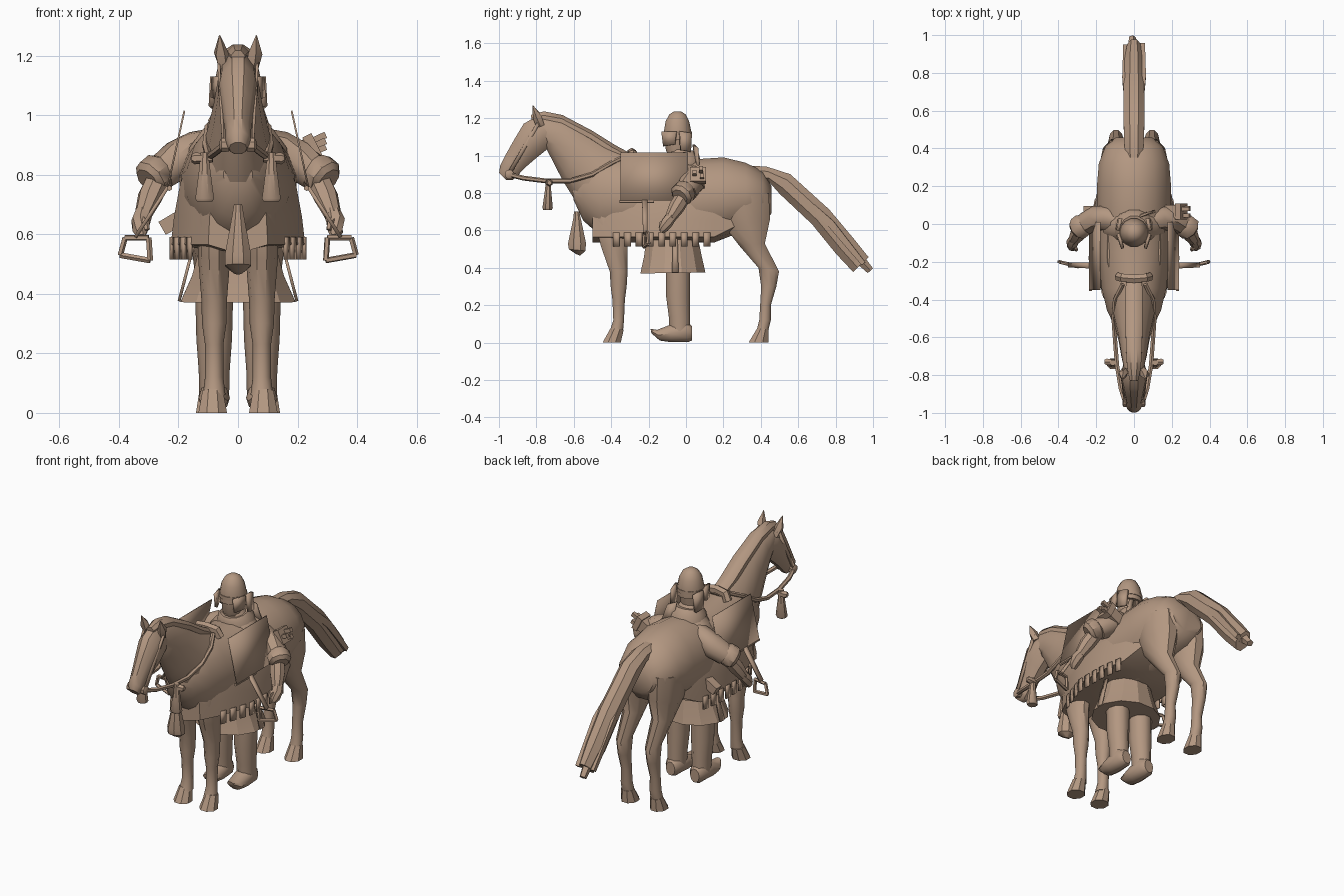
import bpy, bmesh, math, random
from mathutils import Vector

random.seed(4)
tan = bpy.data.materials.new("clay_tan")
tan.diffuse_color = (0.45, 0.31, 0.22, 1)


def finish(name, bm, angle=40, thick=0):
    bmesh.ops.recalc_face_normals(bm, faces=bm.faces)
    me = bpy.data.meshes.new(name)
    bm.to_mesh(me)
    bm.free()
    me.materials.append(tan)
    me.shade_smooth()
    me.set_sharp_from_angle(angle=math.radians(angle))
    ob = bpy.data.objects.new(name, me)
    bpy.context.collection.objects.link(ob)
    if thick:
        m = ob.modifiers.new("thickness", 'SOLIDIFY')
        m.thickness, m.offset = thick, 0
    return ob


def skin(name, rings, angle=40):
    bm = bmesh.new()
    vs = [[bm.verts.new(p) for p in r] for r in rings]
    n = len(vs[0])
    for a, b in zip(vs, vs[1:]):
        for i in range(n):
            bm.faces.new((a[i], a[(i + 1) % n], b[(i + 1) % n], b[i]))
    bm.faces.new(vs[0])
    bm.faces.new(vs[-1])
    return finish(name, bm, angle)


def loft(name, secs, x=0, n=12, angle=40):
    """Elliptical rings: two opposite (y, z) points and a half width in x."""
    rings = []
    for y1, z1, y2, z2, w in secs:
        ring = []
        for i in range(n):
            a = math.tau * (i + 0.5) / n
            c, s = math.cos(a), math.sin(a)
            ring.append((x + w * s, (y1 + y2) / 2 + (y1 - y2) / 2 * c,
                         (z1 + z2) / 2 + (z1 - z2) / 2 * c))
        rings.append(ring)
    return skin(name, rings, angle)


def tube(name, pts, n=8, s=1, angle=40):
    """Round tube through (x, y, z, radius) points; s mirrors x."""
    P = [Vector((p[0] * s, p[1], p[2])) for p in pts]
    rings = []
    for i, p in enumerate(P):
        t = P[min(i + 1, len(P) - 1)] - P[max(i - 1, 0)]
        q = t.to_track_quat('Z', 'Y')
        r = pts[i][3]
        rings.append([p + q @ Vector((r * math.cos(math.tau * (k + .5) / n),
                                      r * math.sin(math.tau * (k + .5) / n), 0)) for k in range(n)])
    return skin(name, rings, angle)


def slab(name, quad, thick, s=1):
    bm = bmesh.new()
    bm.faces.new([bm.verts.new((x * s, y, z)) for x, y, z in quad])
    return finish(name, bm, 30, thick)


def hem(y):
    """Half width of the saddle cloth's lower edge along y."""
    return .226 - max(0, -.2 - y) * .36 - max(0, y) * .17


# Horse trunk, neck, head
loft("horse_body", [(-.61, .84, -.60, .76, .05), (-.55, .95, -.55, .65, .10), (-.46, 1.0, -.46, .57, .145),
                    (-.34, 1.0, -.34, .55, .175), (-.15, .97, -.15, .54, .195), (.05, .985, .05, .53, .2),
                    (.2, .995, .2, .55, .2), (.32, .965, .32, .6, .19), (.41, .92, .41, .63, .155),
                    (.457, .84, .457, .69, .10)], n=16)
loft("horse_neck", [(-.30, 1.0, -.46, .58, .14), (-.42, 1.06, -.58, .73, .11), (-.54, 1.14, -.66, .86, .085),
                    (-.66, 1.2, -.72, .98, .07), (-.77, 1.22, -.75, 1.04, .055)])
loft("horse_head", [(-.74, 1.2, -.70, 1.06, .05), (-.80, 1.215, -.74, 1.03, .064), (-.87, 1.175, -.79, .99, .068),
                    (-.92, 1.09, -.85, .94, .055), (-.97, 1.0, -.90, .89, .043), (-.995, .95, -.925, .868, .043),
                    (-1.0, .91, -.96, .868, .03)], n=10)
loft("mane", [(-.27, 1.0, -.30, .95, .045), (-.38, 1.06, -.41, 1.0, .05), (-.5, 1.135, -.53, 1.08, .05),
              (-.66, 1.22, -.68, 1.15, .045), (-.76, 1.24, -.76, 1.16, .04), (-.83, 1.22, -.82, 1.16, .025)], n=8)

# Draped flanks that fill out the trunk down to the cloth hem
rings = []
for y, h in ((-.5, .1), (-.39, hem(-.39)), (-.2, hem(-.2)), (0, hem(0)), (.15, hem(.15)), (.3, .15)):
    side = [(h * .62, .91), (h * .86, .77), (h * .95, .66), (h, .565 + max(0, y - .15) * .5)]
    rings.append([(x, y, z) for x, z in side] + [(0, y, .535 + max(0, y - .15) * .4)]
                 + [(-x, y, z) for x, z in side[::-1]])
skin("draped_flanks", rings, 35)

# Tail with loose strands
loft("tail", [(.33, .95, .40, .86, .05), (.43, .945, .45, .85, .055), (.56, .905, .5, .79, .06),
              (.77, .715, .67, .63, .06), (.9, .56, .80, .47, .055), (.98, .46, .89, .375, .04)], n=8, angle=25)
for i in range(6):
    x, e = -.042 + .017 * i, random.uniform(-.03, .03)
    tube("tail_strand", [(x * .6, .55 + e, .84 - e, .02), (x, .78 + e, .635 - e * .3, .028),
                         (x * 1.05, .955 + e, .425 + e * .5, .018)], 4, angle=20)
tube("tail_tip", [(0, .86, .52, .04), (-.01, .985, .385, .02)], 5)

for s in (1, -1):
    tube("horse_ear", [(.045, -.78, 1.16, .024), (.058, -.795, 1.21, .025), (.062, -.82, 1.268, .002)], 5, s)
    # Horse legs and hooves
    loft("front_leg", [(-.47, .76, -.28, .76, .03), (-.50, .68, -.28, .68, .055), (-.46, .52, -.31, .52, .054),
                       (-.41, .38, -.31, .38, .043), (-.405, .3, -.315, .3, .041), (-.395, .23, -.325, .23, .031),
                       (-.39, .12, -.33, .12, .031), (-.41, .06, -.335, .06, .038)], .08 * s, 10)
    loft("front_hoof", [(-.405, .08, -.33, .07, .037), (-.45, 0, -.345, 0, .052)], .085 * s, 8)
    loft("back_leg", [(.15, .76, .45, .8, .09), (.2, .62, .455, .66, .085), (.28, .52, .425, .53, .057),
                      (.385, .40, .5, .38, .04), (.4, .3, .485, .3, .035), (.395, .2, .455, .2, .029),
                      (.39, .12, .455, .12, .032), (.375, .06, .44, .06, .036)], .095 * s, 10)
    loft("back_hoof", [(.38, .08, .445, .07, .037), (.33, 0, .445, 0, .05)], .095 * s, 8)

    # Harness: reins, bit knob, cheek strap, hanging tassels
    tube("rein", [(.045, -.95, .90, .013), (.07, -.87, .88, .013), (.09, -.75, .865, .013), (.1, -.62, .865, .013),
                  (.108, -.5, .90, .013), (.1, -.4, .96, .013), (.06, -.32, 1.0, .013)], 6, s)
    tube("bit_knob", [(.03, -.945, .9, .024), (.055, -.945, .9, .026), (.062, -.945, .9, .014)], 8, s)
    slab("cheek_strap", [(.064, -.77, 1.19), (.066, -.79, 1.19), (.05, -.955, .91), (.05, -.935, .90)], .009, s)
    loft("rein_tassel", [(-.75, .875, -.72, .875, .015), (-.755, .82, -.72, .82, .02),
                         (-.77, .72, -.71, .72, .034), (-.765, .71, -.715, .71, .028)], .112 * s, 8)
    tube("tassel_toggle", [(.085, -.735, .855, .014), (.145, -.73, .855, .02), (.157, -.73, .855, .012)], 6, s)

    # Notched fringe along the cloth hem
    n, y0, y1 = 18, -.39, .155
    for j in range(0, n, 2):
        a, b = (y0 + (y1 - y0) * (j + k) / n for k in (0, 1.15))
        slab("cloth_tab", [(hem(a), a, .59), (hem(b), b, .59), (hem(b), b, .515), (hem(a), a, .515)], .009, s)

    # Saddle flap, stirrup strap and stirrup
    slab("saddle_flap", [(.18, -.35, 1.015), (.18, .01, 1.015), (.236, .01, .76), (.236, -.35, .76)], .006, s)
    tube("strap_bar", [(.23, -.355, .755, .009), (.232, -.17, .755, .009)], 6, s)
    slab("stirrup_strap", [(.235, -.235, .76), (.235, -.205, .76), (.345, -.205, .59), (.345, -.23, .59)], .012, s)
    corners = [(.30, .588, -.222), (.38, .588, -.205), (.396, .53, -.2), (.295, .512, -.225), (.30, .588, -.222)]
    for (xa, za, ya), (xb, zb, yb) in zip(corners, corners[1:]):
        tube("stirrup_side", [(xa, ya, za, .01), (xb, yb, zb, .01)], 5, s)

    # Rider arm
    tube("sleeve", [(.07, .01, .905, .055), (.14, .03, .885, .064), (.2, .03, .85, .068), (.26, .0, .805, .06)], 9, s)
    tube("sleeve_cuff", [(.255, .005, .82, .05), (.268, -.005, .812, .064), (.294, -.025, .79, .064),
                         (.305, -.034, .78, .046)], 9, s)
    tube("forearm", [(.265, -.01, .79, .042), (.295, -.05, .725, .043), (.318, -.085, .665, .03)], 8, s)
    tube("hand", [(.315, -.08, .675, .03), (.327, -.1, .645, .033), (.328, -.12, .61, .026), (.325, -.132, .592, .014)], 7, s)
    tube("thumb", [(.33, -.10, .66, .014), (.31, -.13, .64, .013), (.305, -.138, .615, .009)], 5, s)

    # Rider leg and boot
    loft("rider_leg", [(-.11, .45, .025, .45, .065), (-.11, .25, .025, .25, .06), (-.095, .14, .025, .14, .052),
                       (-.09, .05, .025, .05, .05)], .08 * s, 10)
    loft("boot", [(-.19, .075, -.185, .05, .02), (-.155, .07, -.14, .01, .045), (-.08, .1, -.08, 0, .053),
                  (0, .12, .01, 0, .05), (.033, .09, .033, .01, .03)], .08 * s, 10)
    slab("skirt_sash", [(.15, -.07, .56), (.15, -.045, .56), (.198, -.04, .375), (.198, -.075, .375)], .01, s)
    # Helmet cheek and neck guards
    slab("cheek_guard", [(.06, -.13, 1.13), (.082, -.05, 1.13), (.085, -.06, 1.06), (.06, -.12, 1.05)], .016, s)
    slab("neck_guard", [(.085, -.035, 1.13), (.07, .03, 1.12), (.078, .025, 1.02), (.09, -.03, 1.03)], .018, s)

# Chest tassel
loft("chest_tassel", [(-.6, .70, -.57, .70, .015), (-.605, .66, -.56, .66, .022), (-.635, .53, -.53, .53, .048),
                      (-.63, .50, -.535, .49, .048), (-.59, .475, -.565, .465, .015)], n=8)
# Saddle pommel
tube("pommel", [(-.08, -.28, .97, .025), (-.06, -.285, 1.01, .025), (0, -.29, 1.017, .025),
                (.06, -.285, 1.01, .025), (.08, -.28, .97, .025)], 6)

# Rider torso, skirt, collar, head, helmet
loft("rider_torso", [(-.16, .58, .06, .58, .12), (-.14, .8, .08, .8, .17), (-.12, .89, .09, .89, .17),
                     (-.11, .95, .08, .95, .125), (-.1, .985, .05, .985, .085), (-.09, 1.04, .01, 1.04, .05)])
loft("rider_skirt", [(-.25, .37, .11, .375, .2), (-.23, .46, .09, .46, .16), (-.21, .6, .06, .6, .12)], n=12, angle=25)
loft("collar", [(-.12, .94, .085, .95, .11), (-.12, .98, .075, 1.0, .098), (-.11, 1.0, .045, 1.03, .075)])
loft("rider_head", [(-.09, .99, 0, .99, .045), (-.11, 1.03, .01, 1.03, .055), (-.115, 1.1, .02, 1.1, .06)])
loft("helmet", [(-.12, 1.085, .028, 1.085, .074), (-.12, 1.13, .03, 1.13, .075), (-.11, 1.185, .018, 1.185, .063),
                (-.09, 1.22, 0, 1.22, .044), (-.065, 1.237, -.027, 1.237, .018)], n=14)
loft("helmet_band", [(-.124, 1.11, .033, 1.11, .078), (-.124, 1.13, .033, 1.13, .078)], n=14)

# Quiver slung across the back, with arrows
tube("quiver", [(-.255, .07, .62, .035), (0, .07, .765, .042), (.25, .065, .895, .05)], 4)
tube("quiver_rim", [(.235, .065, .887, .06), (.265, .065, .902, .06)], 4)
for dy, dz in ((-.02, .0), (.015, .02), (.02, -.02)):
    tube("arrow", [(.24, .065 + dy, .89 + dz, .014), (.295, .065 + dy, .914 + dz, .016)], 4)
slab("back_plate", [(.03, .04, 1.06), (.08, .06, 1.04), (.12, .07, .92), (.05, .06, .93)], .012)
